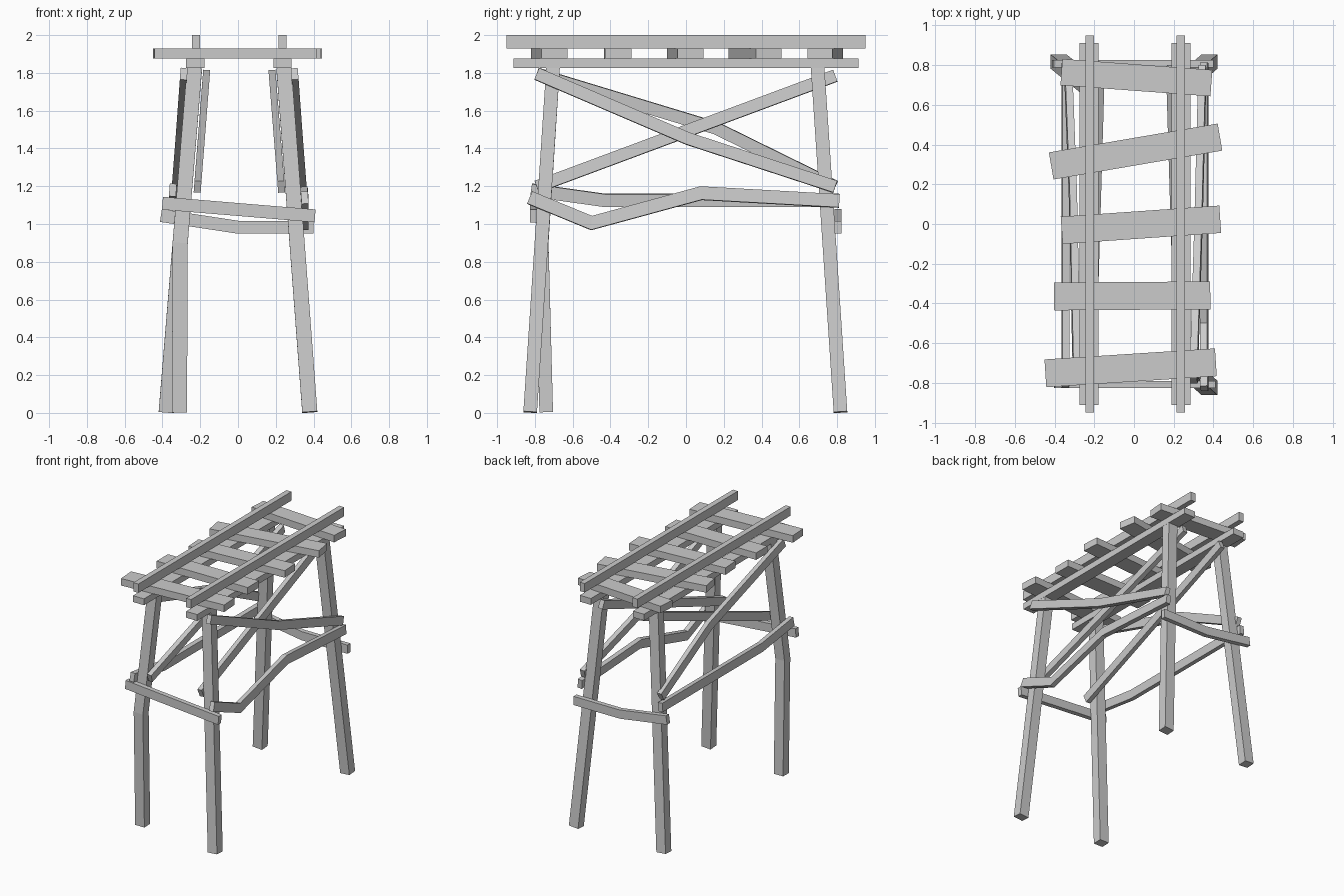
import bpy, bmesh
from math import radians, cos, sin
from mathutils import Vector


def beam(name, pts, side, w, h):
    """Rectangular timber along a path; w along 'side', h across it, mitred bends."""
    pts = [Vector(p) for p in pts]
    segs = [(b - a).normalized() for a, b in zip(pts, pts[1:])]
    bm = bmesh.new()
    rings = []
    for i, p in enumerate(pts):
        d0, d1 = segs[max(i - 1, 0)], segs[min(i, len(segs) - 1)]
        t = (d0 + d1).normalized()
        s = Vector(side)
        s = (s - t * s.dot(t)).normalized()
        u = t.cross(s) / t.dot(d0)
        rings.append([bm.verts.new(p + s * a * w / 2 + u * b * h / 2)
                      for a, b in ((-1, -1), (1, -1), (1, 1), (-1, 1))])
    for r0, r1 in zip(rings, rings[1:]):
        for k in range(4):
            bm.faces.new((r0[k], r0[(k + 1) % 4], r1[(k + 1) % 4], r1[k]))
    bm.faces.new(rings[0])
    bm.faces.new(rings[-1])
    bmesh.ops.recalc_face_normals(bm, faces=bm.faces)
    me = bpy.data.meshes.new(name)
    bm.to_mesh(me)
    bm.free()
    ob = bpy.data.objects.new(name, me)
    bpy.context.collection.objects.link(ob)
    return ob


X, Y = (1, 0, 0), (0, 1, 0)

# Rails and the stringers under the ties
for tag, xr, xs in (("left", -0.222, -0.226), ("right", 0.236, 0.236)):
    beam(tag + "_rail", [(xr, -0.95, 1.965), (xr, 0.95, 1.965)], X, 0.043, 0.07)
    beam(tag + "_stringer", [(xs, -0.912, 1.85), (xs, 0.912, 1.85)], X, 0.096, 0.05)

# Crooked ties: centre x, centre y, length, angle, width
ties = [(0.012, 0.737, 0.757, -4.2, 0.133), (0.008, 0.365, 0.862, 9.7, 0.138),
        (0.035, -0.004, 0.80, 4.0, 0.138), (-0.009, -0.362, 0.786, 0.4, 0.14),
        (-0.017, -0.724, 0.86, 3.7, 0.14)]
for i, (cx, cy, ln, ang, w) in enumerate(ties):
    d = Vector((cos(radians(ang)), sin(radians(ang)), 0)) * ln / 2
    c = Vector((cx, cy, 1.9025))
    beam(f"tie_{i + 1}", [c - d, c + d], (-d.y, d.x, 0), w, 0.055)

# Splayed legs; the front left one is bent
beam("front_left_leg", [(-0.31, -0.74, 0.004), (-0.306, -0.764, 0.9), (-0.23, -0.704, 1.825)], X, 0.08, 0.072)
beam("front_right_leg", [(0.38, -0.825, 0.004), (0.243, -0.704, 1.825)], X, 0.08, 0.072)
beam("back_left_leg", [(-0.38, 0.818, 0.004), (-0.23, 0.697, 1.825)], X, 0.08, 0.072)
beam("back_right_leg", [(0.38, 0.818, 0.004), (0.243, 0.697, 1.825)], X, 0.08, 0.072)

# Diagonal cross braces on both sides
B = 0.037
beam("left_outer_diagonal", [(-0.287, -0.79, 1.795), (-0.308, 0.16, 1.507), (-0.332, 0.79, 1.197)],
     (1, 0, -0.08), B, 0.065)
beam("right_outer_diagonal", [(0.300, -0.79, 1.795), (0.325, 0.01, 1.452), (0.345, 0.79, 1.197)],
     (1, 0, 0.08), B, 0.065)
beam("left_inner_diagonal", [(-0.214, -0.79, 1.197), (-0.168, 0.79, 1.785)], (1, 0, -0.08), B, 0.065)
beam("right_inner_diagonal", [(0.229, -0.79, 1.197), (0.182, 0.79, 1.785)], (1, 0, 0.08), B, 0.065)

# Crooked horizontal braces round the legs
beam("front_brace", [(-0.40, -0.808, 1.11), (0.408, -0.808, 1.043)], Y, B, 0.068)
beam("back_brace", [(-0.408, 0.806, 1.045), (0, 0.806, 0.983), (0.40, 0.806, 0.983)], Y, B, 0.068)
beam("left_brace", [(-0.82, 1.18), (-0.43, 1.125), (0.81, 1.125)] and
     [(-0.345, -0.82, 1.18), (-0.345, -0.43, 1.125), (-0.345, 0.81, 1.125)], (1, 0, -0.08), B, 0.068)
beam("right_brace", [(0.353, -0.828, 1.14), (0.353, -0.50, 1.005), (0.353, 0.08, 1.163), (0.353, 0.812, 1.122)],
     (1, 0, 0.08), B, 0.07)
